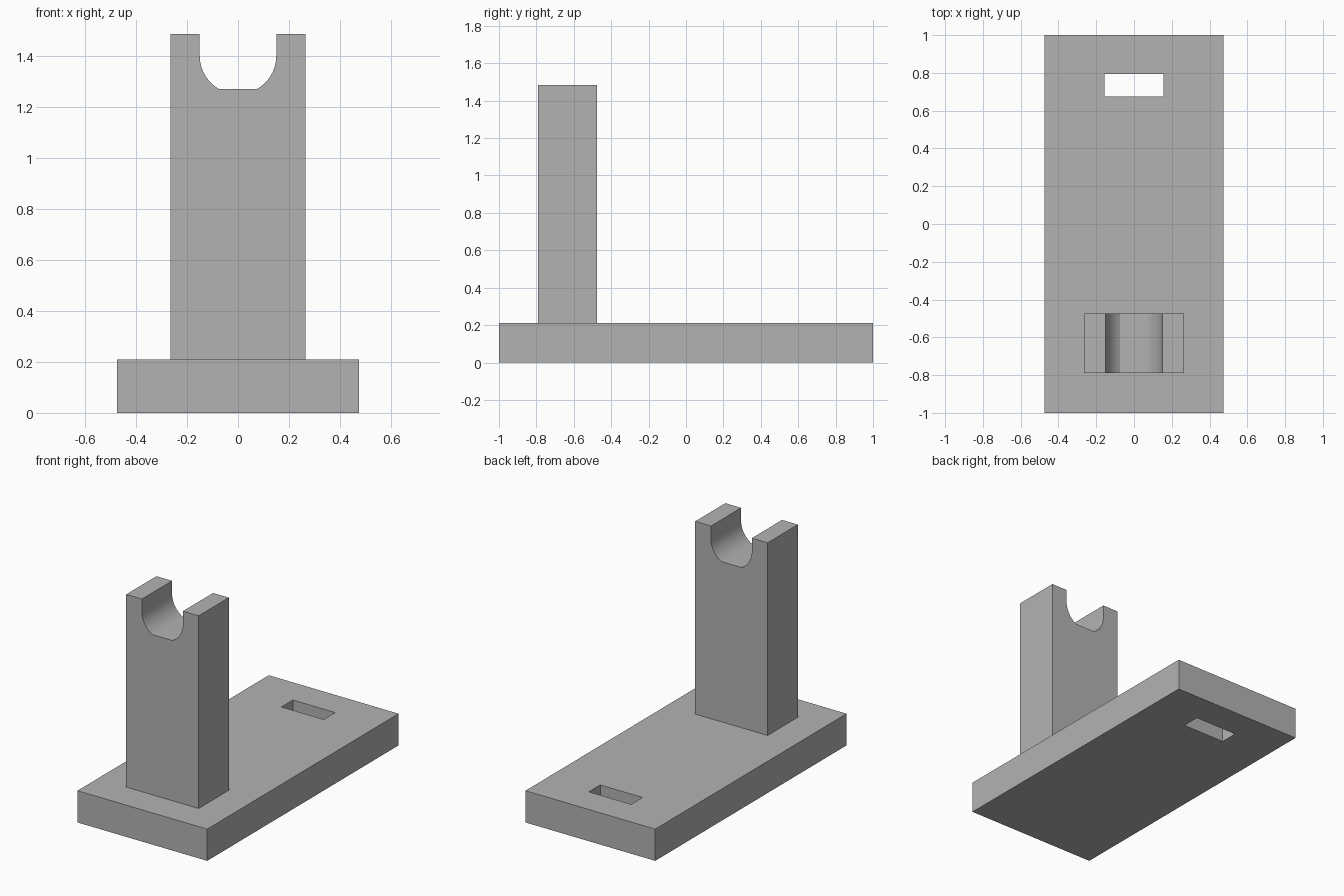
import bpy
import bmesh
import math
from mathutils import Vector

cube = bpy.data.objects.get("Cube")
if cube:
    bpy.data.objects.remove(cube, do_unlink=True)

# Single grey material
grey = bpy.data.materials.new("plain grey")
grey.use_nodes = True
colour = (0.45, 0.45, 0.45, 1)
grey.diffuse_color = colour
grey.node_tree.nodes["Principled BSDF"].inputs["Base Color"].default_value = colour


def extruded(name, points, faces, offset):
    """Make a solid by extruding flat faces along an offset."""
    bm = bmesh.new()
    verts = [bm.verts.new(p) for p in points]
    flat = [bm.faces.new([verts[i] for i in f]) for f in faces]
    geom = bmesh.ops.extrude_face_region(bm, geom=flat, use_keep_orig=True)["geom"]
    moved = [g for g in geom if isinstance(g, bmesh.types.BMVert)]
    bmesh.ops.translate(bm, verts=moved, vec=Vector(offset))
    bmesh.ops.recalc_face_normals(bm, faces=bm.faces)
    mesh = bpy.data.meshes.new(name)
    bm.to_mesh(mesh)
    bm.free()
    mesh.materials.append(grey)
    obj = bpy.data.objects.new(name, mesh)
    bpy.context.collection.objects.link(obj)
    return obj


def rectangle(x, y0, y1):
    return [(-x, y0, 0), (x, y0, 0), (x, y1, 0), (-x, y1, 0)]


# Base plate: four quads around a rectangular through slot
base_height = 0.21
ring = [(i, (i + 1) % 4, (i + 1) % 4 + 4, i + 4) for i in range(4)]
extruded("base_plate", rectangle(0.475, -1, 1) + rectangle(0.155, 0.675, 0.795),
         ring, (0, 0, base_height))

# Upright post: round cradle with a flattened bottom cut into its top
half_width, top, front, depth = 0.265, 1.485, -0.79, 0.315
radius, centre, floor = 0.15, 1.4, 1.27
sweep = math.asin((centre - floor) / radius)
steps = 12
arc = [(radius * math.cos(sweep * i / steps), centre - radius * math.sin(sweep * i / steps))
       for i in range(steps + 1)]
right_side = [(half_width, base_height), (half_width, top), (radius, top)] + arc
profile = right_side + [(-x, z) for x, z in reversed(right_side)]
post = extruded("upright_post", [(x, front, z) for x, z in profile],
                [range(len(profile))], (0, depth, 0))

# Smooth the cradle while keeping the corners sharp
bpy.ops.object.select_all(action="DESELECT")
post.select_set(True)
bpy.context.view_layer.objects.active = post
bpy.ops.object.shade_smooth_by_angle(angle=math.radians(25))
